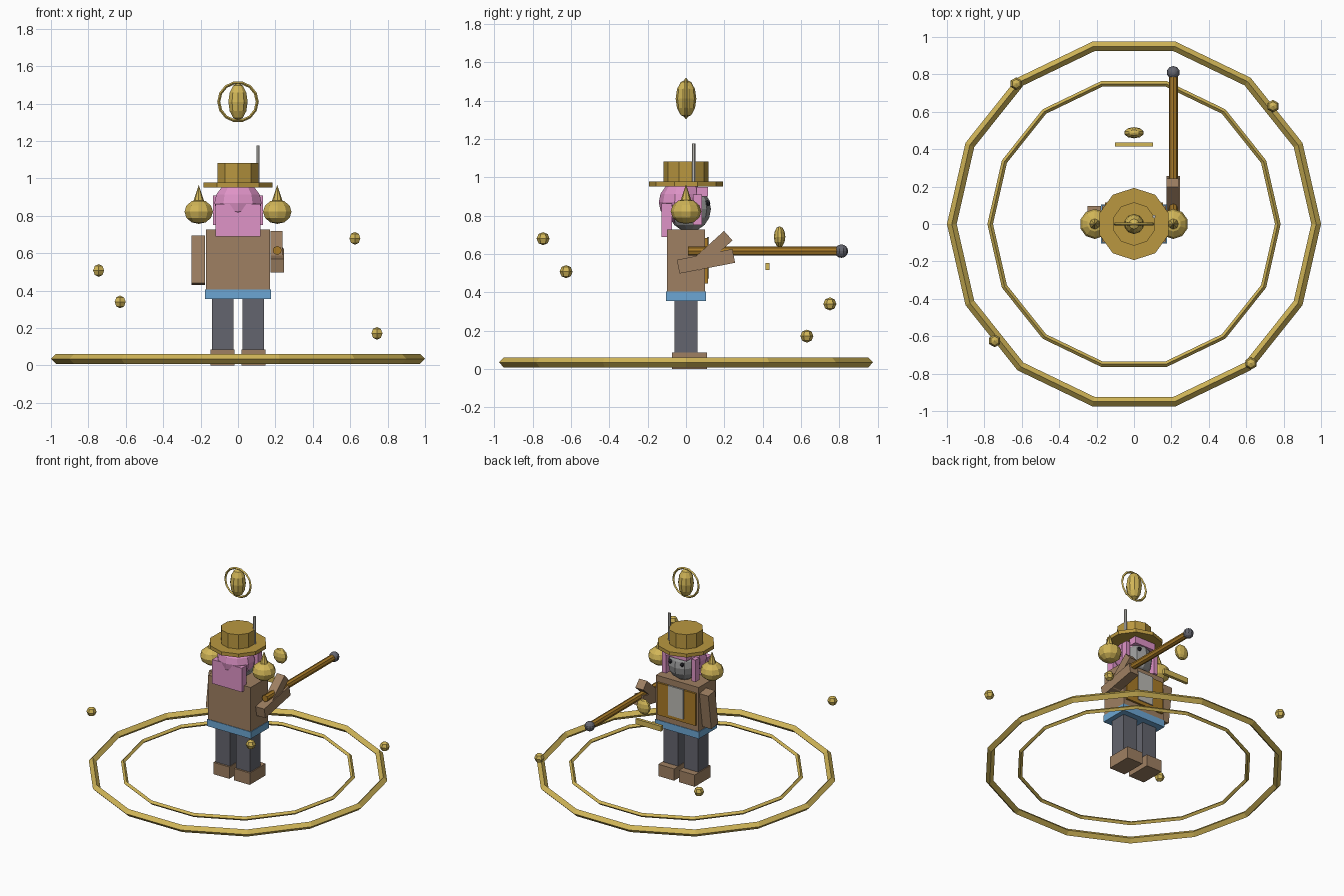
import bpy
from math import radians, pi

cube = bpy.data.objects.get("Cube")
if cube:
    bpy.data.objects.remove(cube, do_unlink=True)


def paint(name, r, g, b):
    m = bpy.data.materials.new(name)
    m.use_nodes = True
    col = [(c / 255) ** 2.2 for c in (r, g, b)] + [1]
    m.diffuse_color = col
    m.node_tree.nodes["Principled BSDF"].inputs["Base Color"].default_value = col
    return m


GOLD = paint("gold", 208, 180, 88)
STRAW = paint("straw hat", 184, 150, 66)
LEATHER = paint("brown leather", 157, 127, 98)
BLUE = paint("blue sash", 108, 165, 210)
PINK = paint("pink hair", 222, 146, 198)
SLATE = paint("dark slate", 100, 101, 110)
SKIN = paint("grey skin", 150, 150, 150)
SILVER = paint("silver", 186, 184, 178)
WOOD = paint("amber wood", 168, 122, 44)
BLACK = paint("eye black", 40, 40, 45)


def finish(name, mat, scale=(1, 1, 1)):
    ob = bpy.context.object
    ob.name = name
    ob.scale = scale
    ob.data.materials.append(mat)
    return ob


def box(name, mat, loc, size, tilt=0):
    bpy.ops.mesh.primitive_cube_add(size=1, location=loc, rotation=(radians(tilt), 0, 0))
    return finish(name, mat, size)


def ball(name, mat, loc, radii, seg=10, rings=6):
    bpy.ops.mesh.primitive_uv_sphere_add(segments=seg, ring_count=rings, radius=1, location=loc)
    return finish(name, mat, radii)


def tube(name, mat, loc, r, depth, sides, tilt=0, top=None):
    bpy.ops.mesh.primitive_cone_add(vertices=sides, radius1=r, radius2=r if top is None else top,
                                    depth=depth, location=loc, rotation=(radians(tilt), 0, 0))
    return finish(name, mat)


def ring(name, loc, major, minor, sides, tilt=0):
    bpy.ops.mesh.primitive_torus_add(major_radius=major, minor_radius=minor, major_segments=sides,
                                     minor_segments=4, location=loc, rotation=(radians(tilt), 0, 0))
    return finish(name, GOLD)


# Ground rings and the small orbs around them
ring("outer_ring", (0, 0, .035), .974, .026, 14)
ring("inner_ring", (0, 0, .045), .769, .015, 14)
for i, spot in enumerate([(-.63, .75, .34), (.743, .63, .172), (-.745, -.625, .508), (.625, -.745, .68)]):
    ball(f"orb_{i + 1}", GOLD, spot, (.034,) * 3, 6, 4)

# Floating charm over the head
ball("charm_core", GOLD, (0, 0, 1.41), (.054, .054, .1), 10, 6)
ring("charm_hoop", (0, 0, 1.41), .103, .008, 14, 90)

# Floating charm before the chest
ball("chest_charm", GOLD, (0, .488, .69), (.053, .03, .055), 10, 6)
box("chest_charm_bar", GOLD, (0, .425, .535), (.205, .022, .038))

# Mirrored parts of the body
for side, s in (("left", 1), ("right", -1)):
    box(f"{side}_foot", LEATHER, (s * .083, .018, .043), (.128, .183, .086))
    box(f"{side}_leg", SLATE, (s * .082, 0, .22), (.116, .12, .28))
    ball(f"{side}_shoulder_orb", GOLD, (s * .21, 0, .822), (.08, .08, .065), 10, 6)
    tube(f"{side}_shoulder_spike", GOLD, (s * .21, 0, .915), .033, .1, 8, top=0)
    ball(f"{side}_eye", BLACK, (s * .048, .113, .865), (.014,) * 3, 8, 6)
    box(f"{side}_hair_lock", PINK, (s * .118, .06, .83), (.032, .045, .16))

# Torso
box("torso", LEATHER, (0, 0, .566), (.344, .2, .322))
box("sash", BLUE, (0, 0, .38), (.352, .208, .05))
box("chest_panel", WOOD, (0, .105, .565), (.31, .018, .235))
box("chest_plate", SILVER, (0, .115, .58), (.125, .012, .215))

# Head and hair
ball("head", SKIN, (0, .018, .835), (.112, .112, .118), 10, 8)
ball("hair_cap", PINK, (0, -.022, .87), (.132, .12, .115), 10, 8)
box("fringe", PINK, (0, .085, .925), (.17, .06, .05))
box("back_hair", PINK, (0, -.1, .777), (.24, .055, .175))

# Hat
tube("hat_brim", STRAW, (0, 0, .965), .193, .026, 10)
tube("hat_crown", STRAW, (0, 0, 1.03), .116, .104, 10)
tube("hat_pin", SILVER, (.107, .04, 1.065), .01, .22, 6)

# Arms
box("right_arm", LEATHER, (-.212, .04, .562), (.072, .08, .257), -8)
box("left_upper_arm", LEATHER, (.207, .133, .617), (.064, .235, .066), 42)
box("left_forearm", LEATHER, (.21, .104, .562), (.07, .295, .073), 11)

# Staff
tube("staff", WOOD, (.21, .405, .615), .024, .79, 8, 90)
ball("staff_knob", SLATE, (.21, .81, .615), (.035,) * 3, 10, 8)
